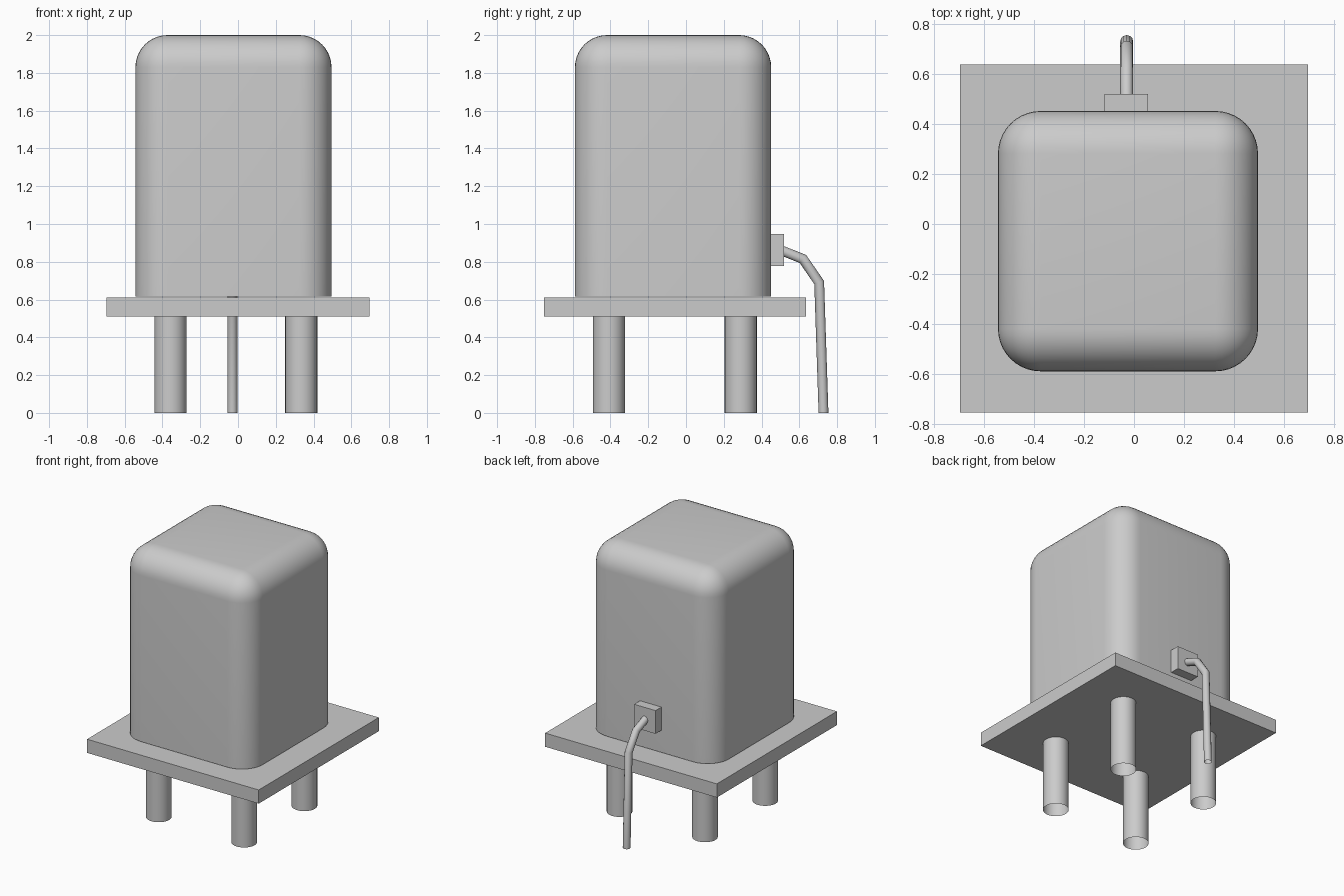
import bpy, bmesh, math
from mathutils import Vector

if "Cube" in bpy.data.objects:
    bpy.data.objects.remove(bpy.data.objects["Cube"])


def finish(name, bm, smooth=False):
    mesh = bpy.data.meshes.new(name)
    bm.to_mesh(mesh)
    bm.free()
    obj = bpy.data.objects.new(name, mesh)
    bpy.context.collection.objects.link(obj)
    if smooth:
        bpy.ops.object.select_all(action='DESELECT')
        obj.select_set(True)
        bpy.context.view_layer.objects.active = obj
        bpy.ops.object.shade_smooth_by_angle(angle=math.radians(35))
    return obj


def box(name, lo, hi, radius=0):
    lo, hi = Vector(lo), Vector(hi)
    bm = bmesh.new()
    bmesh.ops.create_cube(bm, size=1)
    for v in bm.verts:
        v.co = Vector([(lo[i] + hi[i]) / 2 + v.co[i] * (hi[i] - lo[i]) for i in range(3)])
    if radius:
        # round every edge except the bottom rim
        edges = [e for e in bm.edges if max(v.co.z for v in e.verts) > lo.z + 0.01]
        bmesh.ops.bevel(bm, geom=edges, offset=radius, segments=10, profile=0.5,
                        affect='EDGES', clamp_overlap=True)
    return finish(name, bm, bool(radius))


# Housing, base plate and cable socket
box("housing", (-0.543, -0.588, 0.615), (0.495, 0.451, 2.0), 0.17)
box("base_plate", (-0.695, -0.753, 0.51), (0.695, 0.636, 0.61))
box("cable_socket", (-0.117, 0.435, 0.777), (0.056, 0.519, 0.947))

# Four open tube legs
for side, x in (("left", -0.357), ("right", 0.335)):
    for end, y in (("front", -0.407), ("back", 0.29)):
        bm = bmesh.new()
        bmesh.ops.create_cone(bm, cap_ends=False, segments=32,
                              radius1=0.085, radius2=0.085, depth=0.51)
        bmesh.ops.translate(bm, vec=(x, y, 0.255), verts=bm.verts)
        finish(f"{end}_{side}_leg", bm, True)

# Cable: round section swept along a bent path, mitred at the bends
path = [Vector((-0.029, y, z)) for y, z in
        ((0.50, 0.862), (0.619, 0.815), (0.705, 0.69), (0.728, 0.0))]
SIDES, R = 12, 0.026
bm = bmesh.new()
rings = []
for i, p in enumerate(path):
    d_in = (p - path[i - 1]).normalized() if i else (path[1] - p).normalized()
    d_out = (path[i + 1] - p).normalized() if i < len(path) - 1 else d_in
    tangent = (d_in + d_out).normalized()
    if i == len(path) - 1:
        tangent = Vector((0, 0, -1))
    across = Vector((1, 0, 0))
    up = across.cross(tangent) / max(tangent.dot(d_in), 0.5)
    rings.append([bm.verts.new(p + R * (across * math.cos(a) + up * math.sin(a)))
                  for a in (2 * math.pi * k / SIDES for k in range(SIDES))])
for a, b in zip(rings, rings[1:]):
    for k in range(SIDES):
        n = (k + 1) % SIDES
        bm.faces.new((a[k], a[n], b[n], b[k]))
bmesh.ops.recalc_face_normals(bm, faces=bm.faces)
finish("cable", bm, True)
